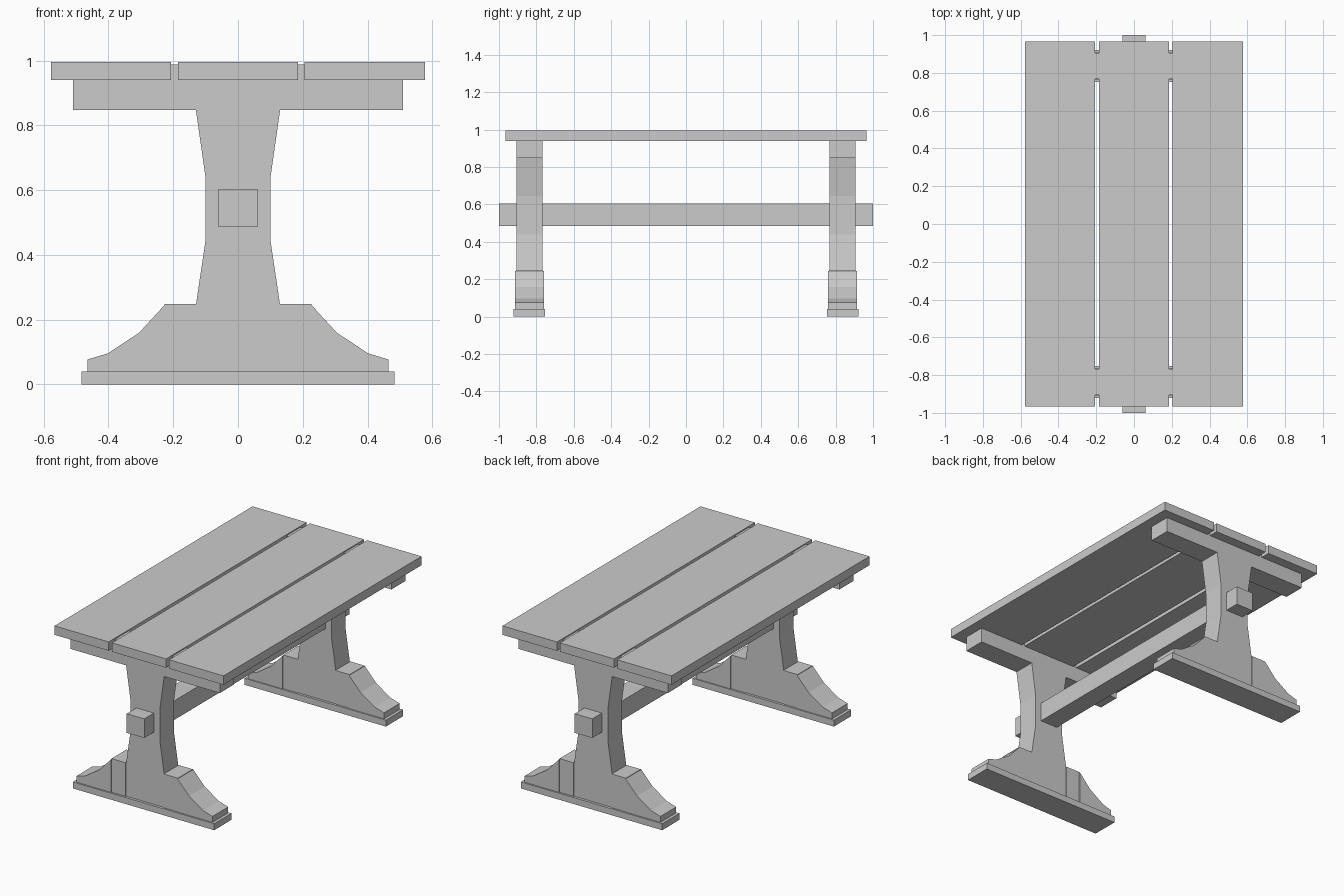
import bpy

if "Cube" in bpy.data.objects:
    bpy.data.objects.remove(bpy.data.objects["Cube"])


def extrude_profile(name, pts, y0, y1):
    """Extrude an (x, z) outline from y0 to y1."""
    n = len(pts)
    area = sum(pts[i][0] * pts[(i + 1) % n][1] - pts[(i + 1) % n][0] * pts[i][1] for i in range(n))
    if area < 0:
        pts = pts[::-1]
    y0, y1 = min(y0, y1), max(y0, y1)
    verts = [(x, y0, z) for x, z in pts] + [(x, y1, z) for x, z in pts]
    faces = [tuple(range(n)), tuple(range(2 * n - 1, n - 1, -1))]
    faces += [(i, i + n, (i + 1) % n + n, (i + 1) % n) for i in range(n)]
    mesh = bpy.data.meshes.new(name)
    mesh.from_pydata(verts, [], faces)
    obj = bpy.data.objects.new(name, mesh)
    bpy.context.collection.objects.link(obj)
    return obj


def box(name, x0, x1, y0, y1, z0, z1):
    return extrude_profile(name, [(x0, z0), (x1, z0), (x1, z1), (x0, z1)], y0, y1)


# Table top planks
for name, x0, x1 in (("left", -0.577, -0.207), ("middle", -0.185, 0.185), ("right", 0.205, 0.577)):
    box(f"top_plank_{name}", x0, x1, -0.966, 0.966, 0.94, 0.995)

# Long stretcher passing through both legs
box("stretcher", -0.06, 0.06, -1.0, 1.0, 0.486, 0.604)

# Half outlines, mirrored in x where needed
leg_half = [(0.13, 0.04), (0.13, 0.245), (0.101, 0.44), (0.101, 0.645),
            (0.13, 0.848), (0.51, 0.848), (0.51, 0.988)]
leg_outline = leg_half + [(-x, z) for x, z in reversed(leg_half)]
foot_curve = [(0.227, 0.04), (0.465, 0.04), (0.465, 0.077), (0.402, 0.096),
              (0.305, 0.16), (0.227, 0.245)]

for end, s in (("front", -1), ("back", 1)):
    # Waisted leg with its cross beam
    extrude_profile(f"{end}_leg", leg_outline, s * 0.768, s * 0.906)
    # Foot board
    box(f"{end}_foot_board", -0.483, 0.483, s * 0.753, s * 0.922, 0, 0.04)
    for side, m in (("left", -1), ("right", 1)):
        # Foot block and curved foot bracket
        box(f"{end}_{side}_foot_block", m * 0.13, m * 0.227, s * 0.765, s * 0.91, 0.04, 0.248)
        extrude_profile(f"{end}_{side}_foot_bracket", [(m * x, z) for x, z in foot_curve],
                        s * 0.76, s * 0.913)
